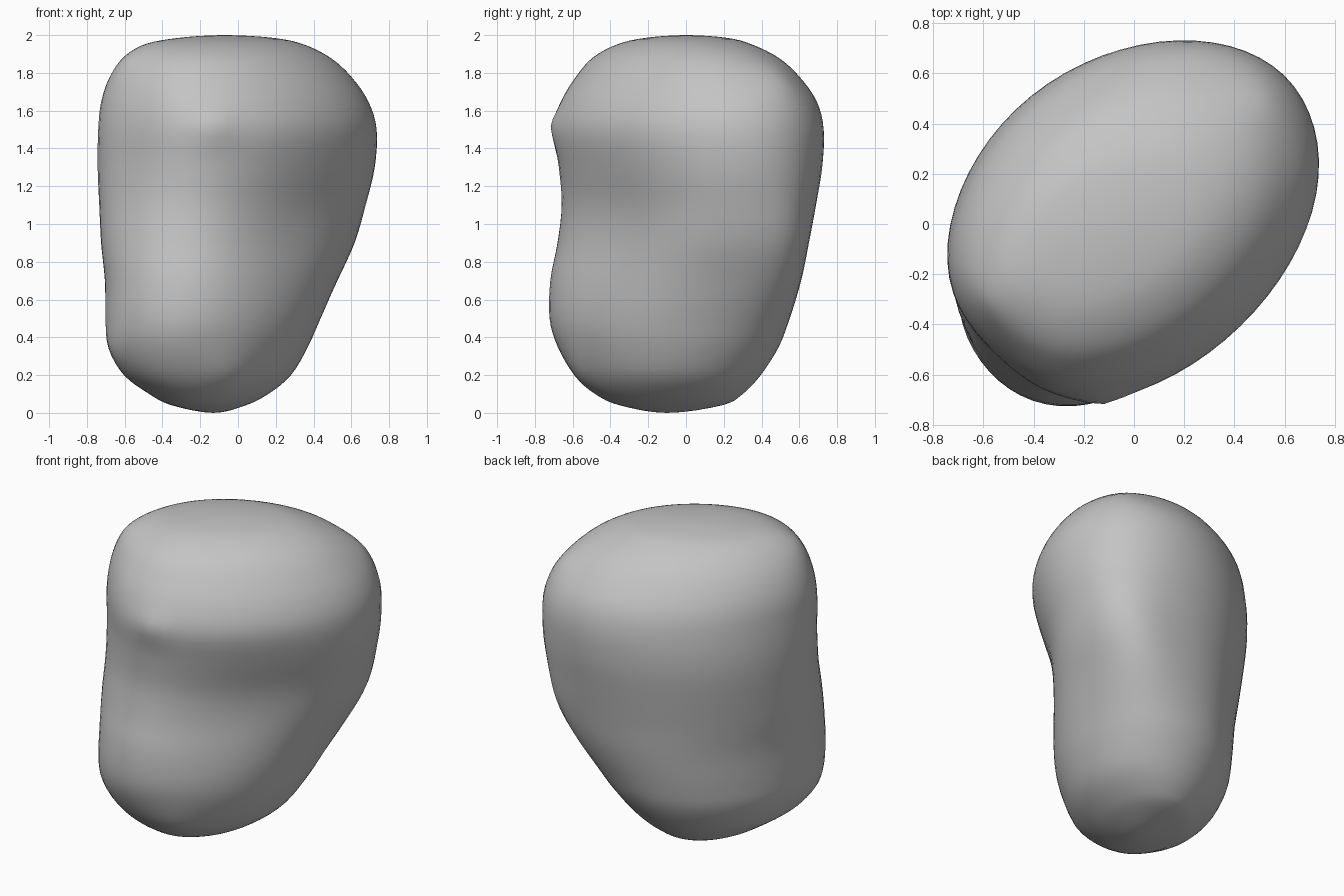
import bpy
import bmesh
from math import cos, sin, pi, sqrt, exp
from mathutils import Vector

default = bpy.data.objects.get("Cube")
if default:
    bpy.data.objects.remove(default, do_unlink=True)

# Stone profile: height, x min, x max, y min, y max
LEVELS = [
    (0, -.13, -.13, -.1, -.1),
    (.04, -.35, .04, -.35, .19),
    (.1, -.47, .16, -.48, .3),
    (.2, -.6, .28, -.59, .395),
    (.35, -.68, .37, -.68, .49),
    (.5, -.7, .435, -.725, .545),
    (.7, -.705, .52, -.725, .6),
    (.9, -.725, .61, -.69, .64),
    (1.1, -.735, .675, -.67, .68),
    (1.3, -.745, .725, -.685, .715),
    (1.5, -.745, .735, -.71, .725),
    (1.65, -.73, .69, -.67, .69),
    (1.78, -.68, .6, -.59, .6),
    (1.88, -.6, .49, -.5, .49),
    (1.95, -.49, .35, -.37, .35),
    (1.985, -.32, .19, -.22, .22),
    (2, -.07, -.07, 0, 0),
]
# Worn corners: position, outward pull, reach
CORNERS = [
    ((-.12, -.72, 1.5), .035, .1),
    ((-.55, -.28, 1.83), .03, .16),
    ((.54, .52, 1.78), .03, .15),
    ((-.02, -.6, .2), .025, .15),
    ((-.68, -.4, .32), .03, .18),
]
SIDES = 64
STEPS = 4


def flip(level):
    """Continue the profile across a pole."""
    z, x0, x1, y0, y1 = level
    return (z, x1, x0, y1, y0)


def spline(a, b, c, d, t):
    return tuple(q + t / 2 * (r - p + t * (2 * p - 5 * q + 4 * r - s + t * (3 * (q - r) + s - p)))
                 for p, q, r, s in zip(a, b, c, d))


def band(z, middle, spread):
    """Soft weight that fades above and below a height."""
    return exp(-((z - middle) / spread) ** 2)


def ring_point(level, angle):
    """Point on a slanted oval that touches the level's four limits."""
    z, x0, x1, y0, y1 = level
    slant = .18 + .08 * z
    long, short = sqrt((1 + slant) / 2), sqrt((1 - slant) / 2)
    u, v = cos(angle), sin(angle)
    # long axis: blunt upper front end, fuller lower back end
    blunt = .09 * max(0, -u) ** 6 * band(z, 1.55, .5)
    full = .12 * max(0, u) ** 8 * band(z, .8, .4)
    # short axis: hollow waist on one side, slight swell on the other
    waist = .15 * max(0, -v) ** 3 * band(z, .95, .4)
    swell = .05 * max(0, v) ** 2 * band(z, 1.35, .4)
    u *= long * (1 - blunt + full)
    v *= short * (1 - waist + swell)
    return Vector(((x0 + x1) / 2 + (x1 - x0) / 2 * (u - v),
                   (y0 + y1) / 2 + (y1 - y0) / 2 * (u + v), z))


def pull_corners(p):
    centre = Vector((0, 0, 1))
    moved = p.copy()
    for spot, pull, reach in CORNERS:
        spot = Vector(spot)
        near = max(0, 1 - (p - spot).length / (2 * reach))
        moved += (spot - centre).normalized() * pull * near ** 2
    return moved


# Loft the rings from bottom pole to top pole
path = [flip(LEVELS[1])] + LEVELS + [flip(LEVELS[-2])]
rows = [spline(*path[i:i + 4], k / STEPS)
        for i in range(len(LEVELS) - 1) for k in range(STEPS)][1:]
bm = bmesh.new()
rings = [[bm.verts.new(pull_corners(ring_point(row, 2 * pi * j / SIDES)))
          for j in range(SIDES)] for row in rows]
bottom, top = (bm.verts.new((lv[1], lv[3], lv[0])) for lv in (LEVELS[0], LEVELS[-1]))
for j in range(SIDES):
    n = (j + 1) % SIDES
    bm.faces.new((bottom, rings[0][n], rings[0][j]))
    bm.faces.new((top, rings[-1][j], rings[-1][n]))
    for low, high in zip(rings, rings[1:]):
        bm.faces.new((low[j], low[n], high[n], high[j]))
bmesh.ops.recalc_face_normals(bm, faces=bm.faces)
for face in bm.faces:
    face.smooth = True

mesh = bpy.data.meshes.new("stone")
bm.to_mesh(mesh)
bm.free()
stone = bpy.data.objects.new("stone", mesh)
bpy.context.collection.objects.link(stone)

# Plain stone colour
grey = bpy.data.materials.new("stone grey")
grey.use_nodes = True
colour = (.55, .55, .55, 1)
grey.diffuse_color = colour
grey.node_tree.nodes["Principled BSDF"].inputs["Base Color"].default_value = colour
mesh.materials.append(grey)
